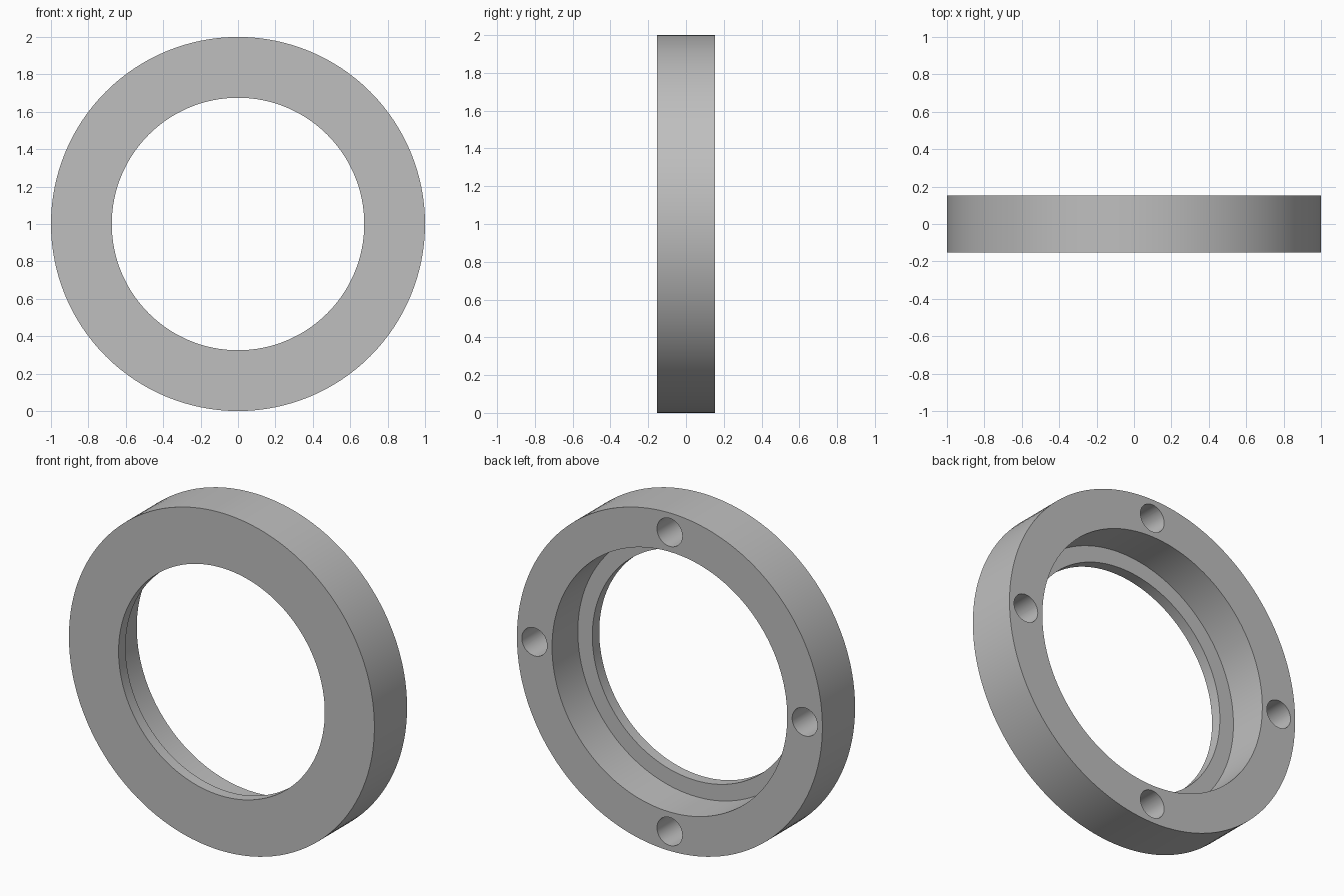
import bpy, bmesh, math
from mathutils import Matrix, Vector

cube = bpy.data.objects.get("Cube")
if cube:
    bpy.data.objects.remove(cube, do_unlink=True)

HALF = 0.153          # half of the ring thickness
OUTER, BORE, LIP = 1.0, 0.77, 0.675
LEDGE_Y = -0.088      # inner face of the front lip
BOLT_CIRCLE, HOLE_R, HOLE_DEPTH = 0.885, 0.083, 0.24
CENTRE = Vector((0, 0, 1))

grey = bpy.data.materials.new("plain_grey")
grey.use_nodes = True
colour = (0.52, 0.52, 0.52, 1)
grey.diffuse_color = colour
grey.node_tree.nodes["Principled BSDF"].inputs["Base Color"].default_value = colour


def make_object(name, bm):
    bmesh.ops.recalc_face_normals(bm, faces=bm.faces)
    mesh = bpy.data.meshes.new(name)
    bm.to_mesh(mesh)
    bm.free()
    mesh.materials.append(grey)
    obj = bpy.data.objects.new(name, mesh)
    bpy.context.collection.objects.link(obj)
    return obj


# Stepped ring: closed cross-section (radius, y) turned about the y axis
profile = [(OUTER, -HALF), (OUTER, HALF), (BORE, HALF),
           (BORE, LEDGE_Y), (LIP, LEDGE_Y), (LIP, -HALF)]
bm = bmesh.new()
verts = [bm.verts.new((r, y, 1)) for r, y in profile]
edges = [bm.edges.new((v, verts[i - 1])) for i, v in enumerate(verts)]
bmesh.ops.spin(bm, geom=verts + edges, cent=CENTRE, axis=(0, 1, 0),
               angle=math.tau, steps=128, use_merge=True)
bmesh.ops.remove_doubles(bm, verts=bm.verts, dist=1e-5)
ring = make_object("flange_ring", bm)

# Four blind bolt holes in the back face
bm = bmesh.new()
length = HOLE_DEPTH + 0.1
for k in range(4):
    a = k * math.pi / 2
    spot = CENTRE + Vector((math.cos(a) * BOLT_CIRCLE,
                            HALF - HOLE_DEPTH + length / 2,
                            math.sin(a) * BOLT_CIRCLE))
    bmesh.ops.create_cone(bm, cap_ends=True, segments=40,
                          radius1=HOLE_R, radius2=HOLE_R, depth=length,
                          matrix=Matrix.Translation(spot) @ Matrix.Rotation(math.pi / 2, 4, 'X'))
cutter = make_object("bolt_hole_cutter", bm)
cutter.hide_render = True

cut = ring.modifiers.new("bolt_holes", 'BOOLEAN')
cut.operation = 'DIFFERENCE'
cut.solver = 'EXACT'
cut.object = cutter

# Apply the cut, then smooth the round walls and keep the rims sharp
bpy.ops.object.select_all(action='DESELECT')
ring.select_set(True)
bpy.context.view_layer.objects.active = ring
bpy.ops.object.modifier_apply(modifier=cut.name)
bpy.data.objects.remove(cutter, do_unlink=True)
bpy.ops.object.shade_smooth_by_angle(angle=math.radians(30))
